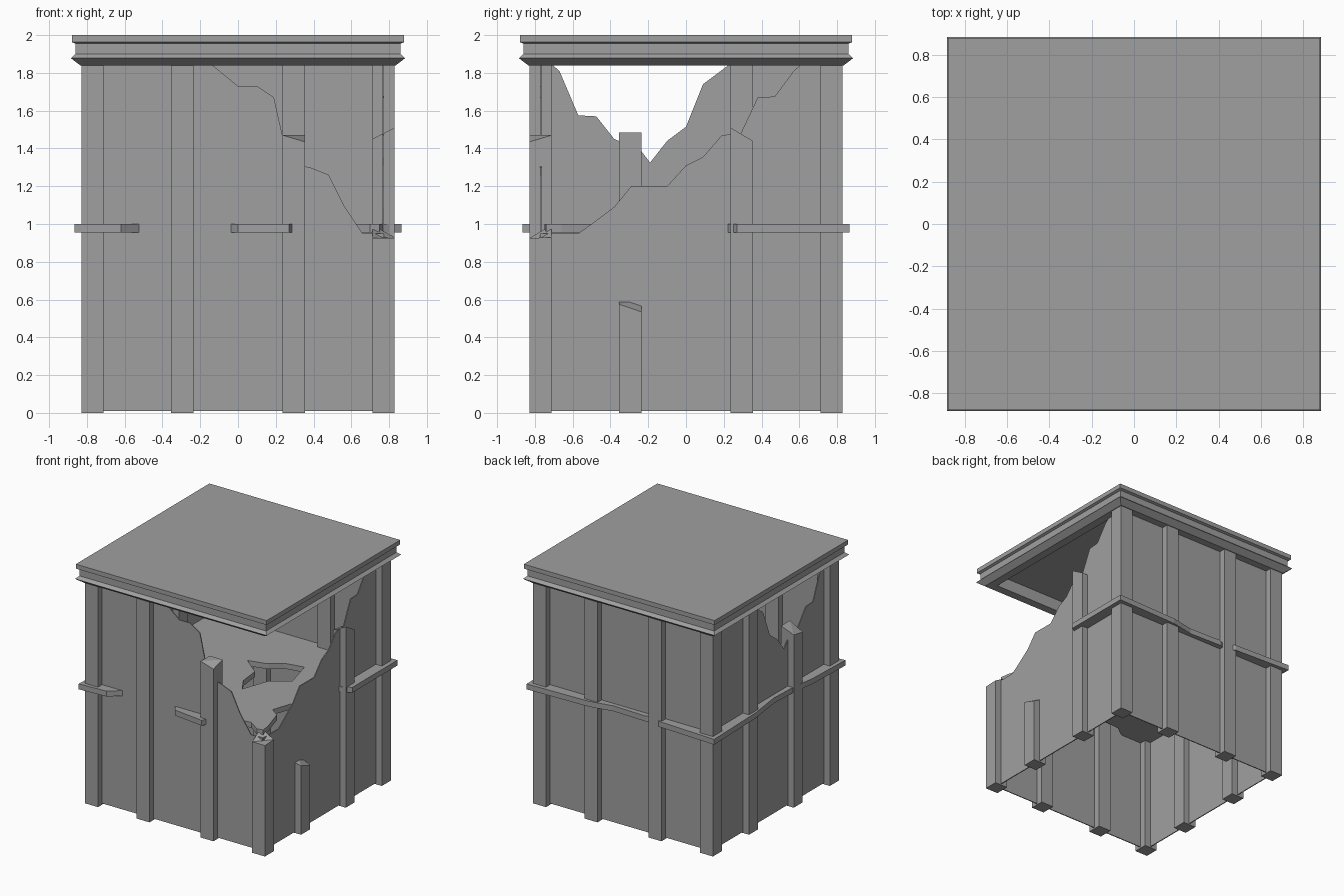
import bpy
import bmesh
from math import pi
from mathutils import Matrix

cube = bpy.data.objects.get("Cube")
if cube:
    bpy.data.objects.remove(cube, do_unlink=True)

WALL = 0.77        # distance of the wall sheets from the centre
HALF = 0.059       # half width of a pillar
TOP = 1.845        # underside of the roof

stone = bpy.data.materials.new("grey stone")
stone.use_nodes = True
stone.diffuse_color = (0.35, 0.35, 0.35, 1)
stone.node_tree.nodes["Principled BSDF"].inputs["Base Color"].default_value = stone.diffuse_color


def add_object(name, mesh):
    mesh.materials.append(stone)
    obj = bpy.data.objects.new(name, mesh)
    bpy.context.scene.collection.objects.link(obj)
    return obj


def finish(name, bm):
    bmesh.ops.recalc_face_normals(bm, faces=bm.faces)
    mesh = bpy.data.meshes.new(name)
    bm.to_mesh(mesh)
    bm.free()
    return add_object(name, mesh)


def wall(name, broken_top, angle):
    """Thin upright sheet; the top outline runs from its right end to its left."""
    outline = [(-WALL, 0.01), (WALL, 0.01)] + broken_top
    bm = bmesh.new()
    face = bm.faces.new([bm.verts.new((u, -WALL - 0.004, z)) for u, z in outline])
    extruded = bmesh.ops.extrude_face_region(bm, geom=[face])["geom"]
    moved = [v for v in extruded if isinstance(v, bmesh.types.BMVert)]
    bmesh.ops.translate(bm, verts=moved, vec=(0, 0.008, 0))
    bmesh.ops.rotate(bm, verts=bm.verts, matrix=Matrix.Rotation(angle, 3, "Z"))
    finish(name, bm)


def pillar(name, x, y, tops=None):
    """Square post; tops gives broken heights keyed by corner signs in x and y."""
    bm = bmesh.new()
    bmesh.ops.create_cube(bm, size=2)
    for v in bm.verts:
        corner = (round(v.co.x), round(v.co.y))
        height = tops[corner] if tops else TOP
        v.co = (x + HALF * v.co.x, y + HALF * v.co.y, height if v.co.z > 0 else 0)
    if tops:
        lid = [f for f in bm.faces if all(v.co.z > 0 for v in f.verts)]
        bmesh.ops.triangulate(bm, faces=lid)
    finish(name, bm)


# Walls, three of them broken away
front_top = [(WALL, 0.95), (0.66, 0.95), (0.56, 1.1), (0.48, 1.26), (0.38, 1.3),
             (0.32, 1.31), (0.27, 1.43), (0.235, 1.47), (0.19, 1.67), (0.1, 1.73),
             (0, 1.73), (-0.14, TOP), (-WALL, TOP)]
right_top = [(WALL, TOP), (0.61, TOP), (0.57, 1.81), (0.47, 1.675), (0.38, 1.67),
             (0.29, 1.48), (0.19, 1.47), (0.09, 1.355), (0, 1.31), (-0.1, 1.2),
             (-0.29, 1.2), (-0.38, 1.09), (-0.5, 1), (-0.57, 0.95), (-WALL, 0.95)]
left_top = [(WALL, TOP), (0.71, TOP), (0.67, 1.81), (0.57, 1.575), (0.475, 1.57),
            (0.38, 1.45), (0.24, 1.39), (0.19, 1.325), (0.1, 1.44), (0, 1.515),
            (-0.09, 1.74), (-0.23, TOP), (-WALL, TOP)]
wall("front_wall", front_top, 0)
wall("positive_x_wall", right_top, pi / 2)
wall("back_wall", [(WALL, TOP), (-WALL, TOP)], pi)
wall("negative_x_wall", left_top, -pi / 2)

# Pillars straddling the walls, some snapped off
NEAR = 0.295
broken = {
    (WALL, -WALL): {(-1, -1): 0.925, (1, -1): 0.925, (1, 1): 0.93, (-1, 1): 0.995},
    (NEAR, -WALL): {(-1, -1): 1.47, (1, -1): 1.435, (1, 1): 1.47, (-1, 1): 1.47},
    (WALL, -NEAR): {(-1, -1): 0.6, (1, -1): 0.575, (1, 1): 0.535, (-1, 1): 0.6},
    (WALL, NEAR): {(-1, -1): 1.45, (1, -1): 1.51, (1, 1): 1.44, (-1, 1): 1.44},
    (-WALL, -NEAR): {(-1, -1): 1.42, (1, -1): 1.485, (1, 1): 1.485, (-1, 1): 1.44},
}
steps = (-WALL, -NEAR, NEAR, WALL)
for x in steps:
    for y in steps:
        if WALL in (abs(x), abs(y)):
            side = "front" if y == -WALL else "back" if y == WALL else "side"
            pillar(side + "_pillar", x, y, broken.get((x, y)))

# Ragged floor slab, poking out through the walls as a ledge
OUT = 0.865
rim = [(-OUT, -OUT), (-0.62, -0.85), (-0.52, -WALL), (-0.42, -0.7), (-0.2, -0.68),
       (-0.04, -WALL), (0, -0.83), (0.27, -OUT), (0.3, -0.8), (0.4, -0.7),
       (0.6, -0.68), (0.7, -0.75), (0.75, -0.74), (0.74, -0.66), (0.68, -0.46),
       (0.6, -0.4), (0.65, -0.25), (0.72, -0.1), (0.7, 0.1), (WALL, 0.22),
       (OUT, 0.27), (OUT, OUT), (0.3, 0.85), (0.1, 0.81), (-0.2, 0.82),
       (-0.27, 0.79), (-0.34, 0.84), (-OUT, OUT), (-0.85, 0.3), (-0.81, 0),
       (-0.82, -0.25), (-0.85, -0.45)]
hole = [(-0.06, 0.21), (0.1, 0.25), (0.2, 0.33), (0.36, 0.36), (0.43, 0.1),
        (0.28, 0), (0.2, -0.23), (0.12, -0.1), (0.1, 0.08)]
curve = bpy.data.curves.new("floor_outline", "CURVE")
curve.dimensions = "2D"
curve.fill_mode = "BOTH"
curve.extrude = 0.0225
for loop in (rim, hole):
    spline = curve.splines.new("POLY")
    spline.points.add(len(loop) - 1)
    for point, (x, y) in zip(spline.points, loop):
        point.co = (x, y, 0, 1)
    spline.use_cyclic_u = True
outline = bpy.data.objects.new("floor_outline", curve)
bpy.context.scene.collection.objects.link(outline)
bpy.context.view_layer.update()
depsgraph = bpy.context.evaluated_depsgraph_get()
slab_mesh = bpy.data.meshes.new_from_object(outline.evaluated_get(depsgraph))
bpy.data.objects.remove(outline, do_unlink=True)
slab_mesh.materials.clear()
for polygon in slab_mesh.polygons:
    polygon.use_smooth = False
add_object("floor_slab", slab_mesh).location.z = 0.9775

# Roof: square moulding profile with a hollow underside
profile = [(0.88, 2), (0.88, 1.963), (0.86, 1.955), (0.86, 1.9), (0.885, 1.878),
           (0.835, 1.84), (0.765, 1.84), (0.765, 1.94)]
bm = bmesh.new()
rings = [[bm.verts.new((sx * r, sy * r, z))
          for sx, sy in ((-1, -1), (1, -1), (1, 1), (-1, 1))] for r, z in profile]
for low, high in zip(rings, rings[1:]):
    for i in range(4):
        j = (i + 1) % 4
        bm.faces.new((low[i], low[j], high[j], high[i]))
bm.faces.new(rings[0])
bm.faces.new(rings[-1])
finish("roof", bm)
